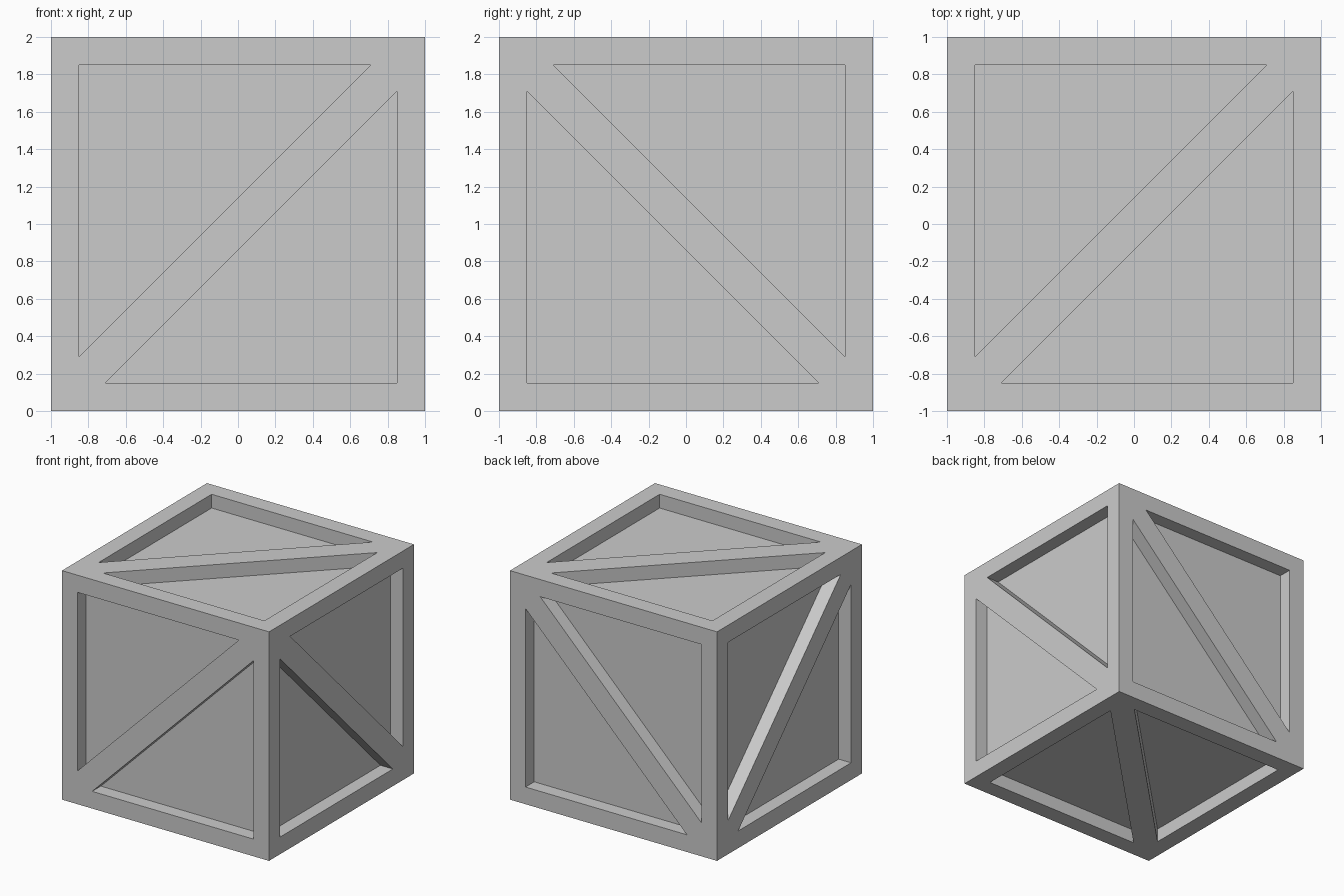
import bpy, bmesh, math

if "Cube" in bpy.data.objects:
    bpy.data.objects.remove(bpy.data.objects["Cube"])

FRAME = 0.85                            # inner edge of the border frame
TIP = FRAME - 0.1 * math.sqrt(2)        # where the diagonal brace meets the frame
FLOOR = 0.88                            # recessed panel level


def new_object(name, bm):
    bmesh.ops.recalc_face_normals(bm, faces=bm.faces[:])
    mesh = bpy.data.meshes.new(name)
    bm.to_mesh(mesh)
    bm.free()
    ob = bpy.data.objects.new(name, mesh)
    bpy.context.collection.objects.link(ob)
    ob.location.z = 1
    return ob


def add_prism(bm, tri, u, v, w, side):
    """Triangular prism in the u-v plane, reaching from the panel level outwards along w."""
    def ring(depth):
        verts = []
        for a, b in tri:
            co = [0, 0, 0]
            co[u], co[v], co[w] = a, b, side * depth
            verts.append(bm.verts.new(co))
        return verts
    low, high = ring(FLOOR), ring(1.1)
    bm.faces.new(low)
    bm.faces.new(high)
    for i in range(3):
        j = (i + 1) % 3
        bm.faces.new((low[i], low[j], high[j], high[i]))


# Solid crate block
bm = bmesh.new()
bmesh.ops.create_cube(bm, size=2)
crate = new_object("braced_crate", bm)

# Two triangular recesses per side, leaving frame and diagonal brace
bm = bmesh.new()
triangle = [(-FRAME, -TIP), (-FRAME, FRAME), (TIP, FRAME)]
for u, v, w, flip in ((0, 2, 1, 1), (1, 2, 0, -1), (0, 1, 2, 1)):
    for side in (-1, 1):
        for s in (-1, 1):
            add_prism(bm, [(a * s * flip, b * s) for a, b in triangle], u, v, w, side)
cutter = new_object("recess_cutter", bm)
cutter.hide_render = True

# Carve the recesses
mod = crate.modifiers.new("recesses", 'BOOLEAN')
mod.operation = 'DIFFERENCE'
mod.solver = 'EXACT'
mod.object = cutter
bpy.context.view_layer.objects.active = crate
bpy.ops.object.modifier_apply(modifier=mod.name)
bpy.data.objects.remove(cutter)
